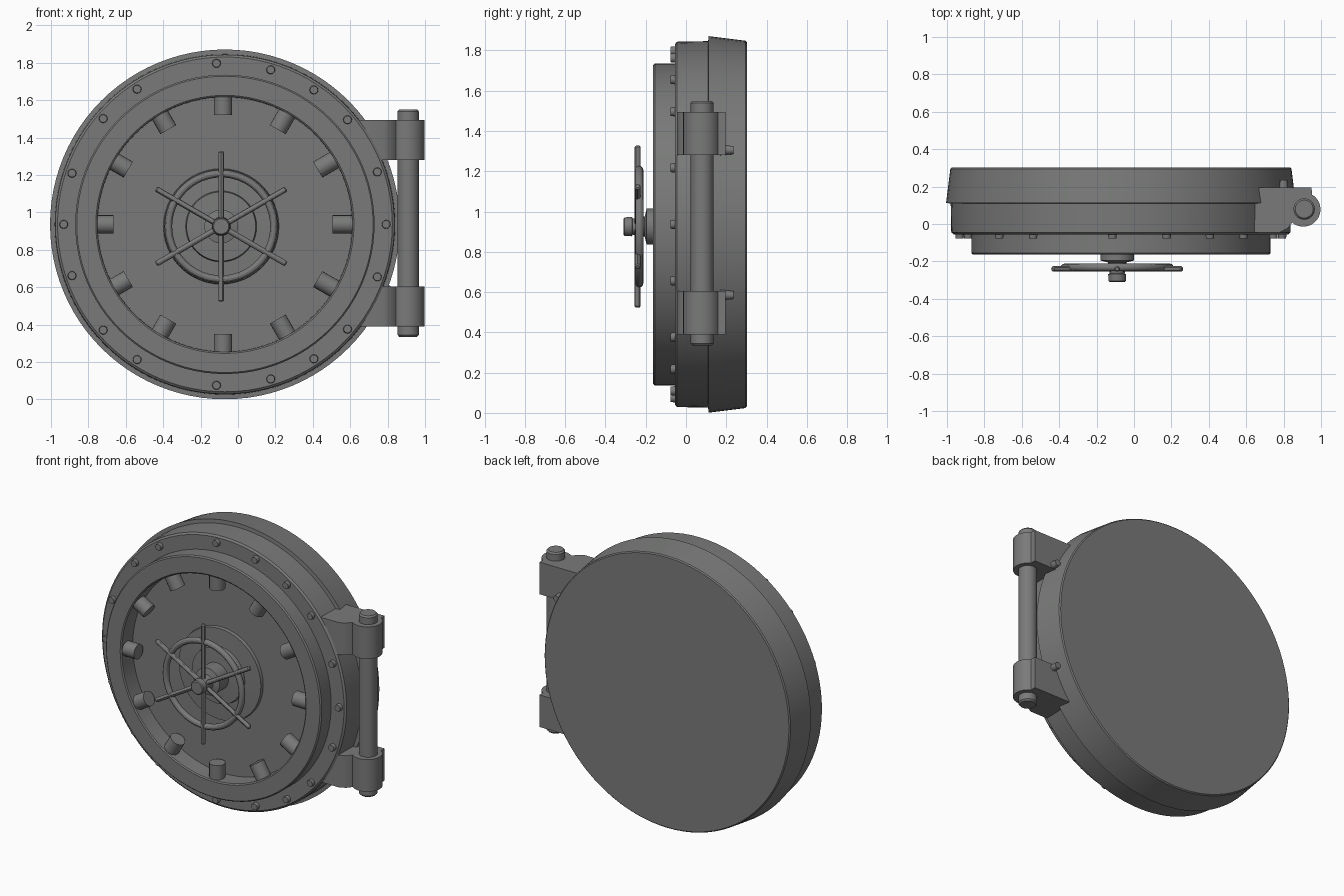
import bpy, bmesh, math
from mathutils import Vector, Matrix

if "Cube" in bpy.data.objects:
    bpy.data.objects.remove(bpy.data.objects["Cube"])

steel = bpy.data.materials.new("dark grey steel")
steel.diffuse_color = (0.19, 0.195, 0.19, 1)
steel.use_nodes = True
steel.node_tree.nodes["Principled BSDF"].inputs["Base Color"].default_value = steel.diffuse_color

CX, CZ = -0.07, 0.936      # door axis
WX, WZ = -0.09, 0.925      # hand wheel axis


def finish(bm, name):
    bmesh.ops.recalc_face_normals(bm, faces=bm.faces)
    me = bpy.data.meshes.new(name)
    bm.to_mesh(me)
    bm.free()
    me.materials.append(steel)
    ob = bpy.data.objects.new(name, me)
    bpy.context.collection.objects.link(ob)
    bpy.ops.object.select_all(action='DESELECT')
    ob.select_set(True)
    bpy.context.view_layer.objects.active = ob
    bpy.ops.object.shade_smooth_by_angle(angle=math.radians(30))
    return ob


def lathe(name, profile, cx, cz, seg=96):
    """Closed solid turned about a y axis; profile is (radius, y)."""
    bm = bmesh.new()
    vs = [bm.verts.new((cx + r, y, cz)) for r, y in profile]
    es = [bm.edges.new(p) for p in zip(vs, vs[1:])]
    bmesh.ops.spin(bm, geom=vs + es, cent=(cx, 0, cz), axis=(0, 1, 0),
                   angle=math.tau, steps=seg, use_merge=True)
    bmesh.ops.remove_doubles(bm, verts=bm.verts, dist=1e-5)
    return finish(bm, name)


def add_rod(bm, a, b, r, seg=16, r2=None):
    a, b = Vector(a), Vector(b)
    d = b - a
    m = Matrix.Translation((a + b) / 2) @ d.to_track_quat('Z', 'Y').to_matrix().to_4x4()
    bmesh.ops.create_cone(bm, cap_ends=True, segments=seg, radius1=r,
                          radius2=r if r2 is None else r2, depth=d.length, matrix=m)


def polar(r, deg, y, cx=CX, cz=CZ):
    t = math.radians(deg)
    return (cx + r * math.cos(t), y, cz + r * math.sin(t))


# Door drum: tapered back slab, front slab, raised ring and recessed floor
lathe("door_drum", [(0, 0.302), (0.905, 0.302), (0.912, 0.295), (0.935, 0.112), (0.91, 0.11),
                    (0.907, -0.045), (0.895, -0.055), (0.80, -0.055), (0.80, -0.155),
                    (0.792, -0.163), (0.69, -0.163), (0.682, -0.157), (0.68, -0.045),
                    (0, -0.045)], CX, CZ)

# Stepped boss behind the wheel
lathe("wheel_boss", [(0, -0.04), (0.31, -0.04), (0.305, -0.065), (0.19, -0.07),
                     (0.185, -0.095), (0.09, -0.10), (0.09, -0.195), (0.05, -0.205),
                     (0.04, -0.265), (0.048, -0.268), (0.046, -0.305), (0.04, -0.31),
                     (0, -0.31)], WX, WZ, 48)

# Locking pins around the recess wall
bm = bmesh.new()
for i in range(12):
    add_rod(bm, polar(0.585, 30 * i, -0.105, -0.08), polar(0.70, 30 * i, -0.105, -0.08), 0.049, 20)
finish(bm, "locking_pins")

# Rim bolts, mirrored top to bottom
bm = bmesh.new()
for ang in (0, 19, 40.5, 56.5, 73.5, 93, 123, 139, 161.5, 180):
    for s in ((1,) if ang in (0, 180) else (1, -1)):
        add_rod(bm, polar(0.862, s * ang, -0.04), polar(0.862, s * ang, -0.078), 0.025, 12, 0.021)
finish(bm, "rim_bolts")

# Hand wheel rim
lathe("wheel_rim", [(0.282 + 0.02 * math.cos(math.tau * k / 12),
                     -0.232 + 0.02 * math.sin(math.tau * k / 12)) for k in range(13)], WX, WZ, 64)

# Six spokes with handles
bm = bmesh.new()
for i in range(6):
    a = 30 + 60 * i
    add_rod(bm, polar(0, a, -0.24, WX, WZ), polar(0.395, a, -0.24, WX, WZ), 0.015, 12)
    add_rod(bm, polar(0.395, a, -0.24, WX, WZ), polar(0.402, a, -0.24, WX, WZ), 0.015, 12, 0.009)
finish(bm, "wheel_spokes")

# Hinge brackets: arm with a rounded barrel end, one above and one below
arc = [(0.905 + 0.092 * math.cos(math.radians(t)), 0.078 + 0.092 * math.sin(math.radians(t)))
       for t in range(-130, 61, 10)]
outline = [(0.60, 0.195), (0.60, -0.045), (0.78, -0.045), (0.82, -0.025)] + arc + [(0.95, 0.195)]
for name, z0 in (("upper_hinge_bracket", 1.28), ("lower_hinge_bracket", 0.39)):
    bm = bmesh.new()
    f = bm.faces.new([bm.verts.new((x, y, z0)) for x, y in outline])
    top = bmesh.ops.extrude_face_region(bm, geom=[f])
    bmesh.ops.translate(bm, vec=(0, 0, 0.215),
                        verts=[v for v in top["geom"] if isinstance(v, bmesh.types.BMVert)])
    finish(bm, name)

# Hinge pin
bm = bmesh.new()
add_rod(bm, (0.91, 0.08, 0.345), (0.91, 0.08, 1.54), 0.057, 28)
add_rod(bm, (0.91, 0.08, 1.54), (0.91, 0.08, 1.55), 0.057, 28, 0.048)
add_rod(bm, (0.91, 0.08, 0.345), (0.91, 0.08, 0.335), 0.057, 28, 0.048)
finish(bm, "hinge_pin")

# Bolts on the back of the brackets
bm = bmesh.new()
for z in (1.305, 0.585):
    add_rod(bm, (0.80, 0.17, z), (0.80, 0.235, z), 0.026, 14, 0.02)
finish(bm, "bracket_bolts")
